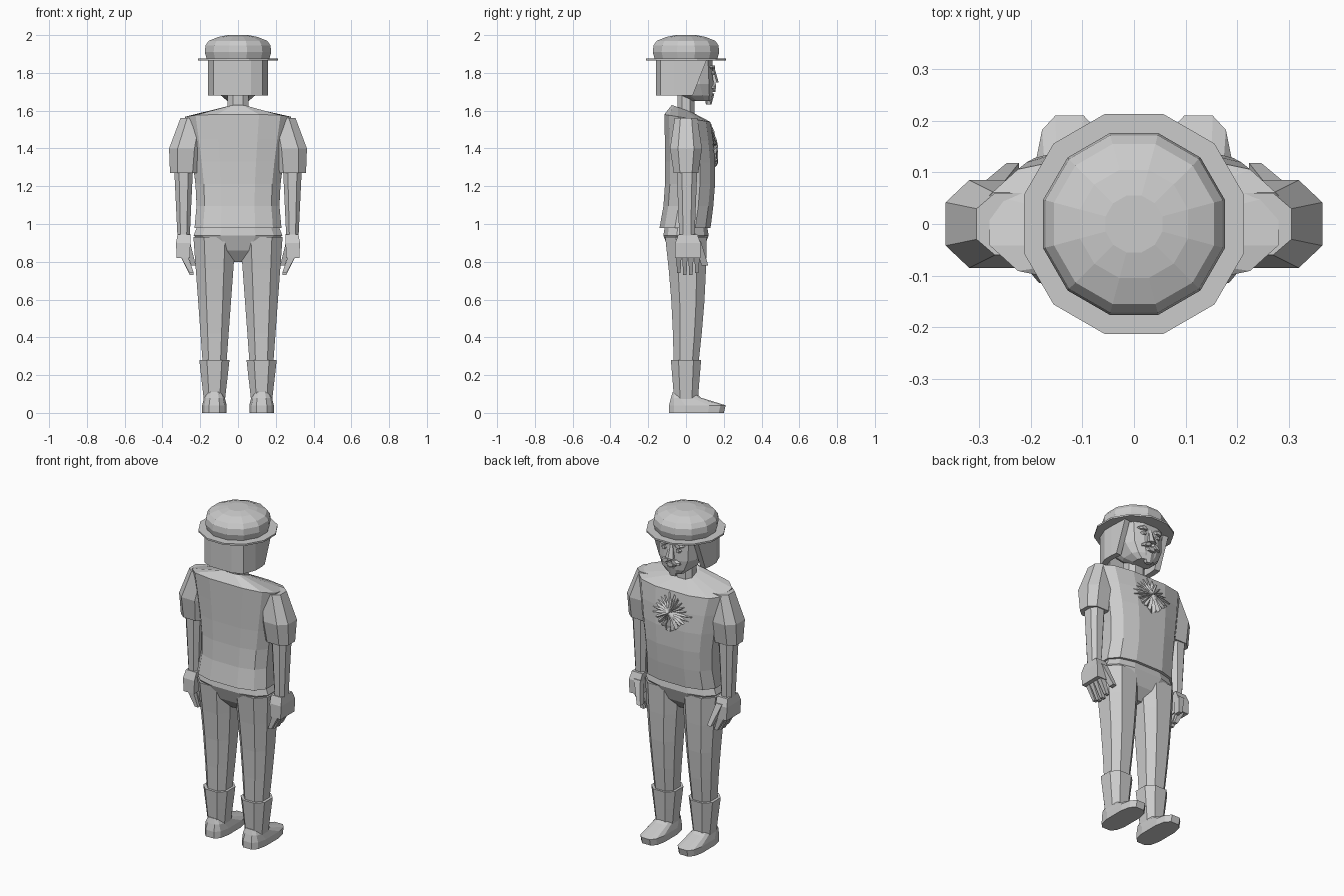
import bpy
import math
import random

old_cube = bpy.data.objects.get("Cube")
if old_cube:
    bpy.data.objects.remove(old_cube)

grey = bpy.data.materials.new("plain_grey")
grey.use_nodes = True
grey.diffuse_color = (.6, .6, .6, 1)
shader = grey.node_tree.nodes["Principled BSDF"]
shader.inputs["Base Color"].default_value = grey.diffuse_color


def build(name, verts, faces, mirror=False):
    mesh = bpy.data.meshes.new(name)
    mesh.from_pydata(verts, [], faces)
    mesh.materials.append(grey)
    obj = bpy.data.objects.new(name, mesh)
    bpy.context.collection.objects.link(obj)
    if mirror:
        obj.modifiers.new("mirror", 'MIRROR')
    return obj


def signed_power(value, power):
    return math.copysign(abs(value) ** power, value)


def section(z, width, depth, x=0, y=0, tilt=0):
    """Cross-section of half width and half depth, tilting down to the front."""
    return dict(z=z, width=width, depth=depth, x=x, y=y, tilt=tilt)


def loft(name, sections, sides=8, power=.8, mirror=False):
    """Skin rounded-box sections, listed from the bottom up."""
    angles = [math.tau * (i + .5) / sides for i in range(sides)]
    shape = [(signed_power(math.cos(a), power), signed_power(math.sin(a), power))
             for a in angles]
    wide = max(u for u, v in shape)
    deep = max(v for u, v in shape)
    verts = []
    for s in sections:
        for u, v in shape:
            u, v = u / wide, v / deep
            verts.append((s["x"] + u * s["width"], s["y"] + v * s["depth"],
                          s["z"] - v * s["tilt"]))
    faces = [tuple(reversed(range(sides))),
             tuple(range(len(verts) - sides, len(verts)))]
    for base in range(0, len(verts) - sides, sides):
        for i in range(sides):
            j = (i + 1) % sides
            faces.append((base + i, base + j, base + sides + j, base + sides + i))
    return build(name, verts, faces, mirror)


def steps(count):
    return [i / (count - 1) for i in range(count)]


def mix(start, end, t):
    return start + (end - start) * t


# Shirt: flared hem, narrow waist, full chest, sloping shoulders
shirt = []
for t in steps(6):
    flare = (1 - t) ** 4
    back = -.1 - .04 * flare - .015 * t
    front = .13 + .025 * math.sin(math.pi * t)
    shirt.append(section(z=mix(.98, 1.56, t), width=.19 + .04 * flare + .09 * t ** 1.2,
                         depth=(front - back) / 2, y=(front + back) / 2, tilt=.02 * t ** 4))
shirt.append(section(z=1.61, width=.055, depth=.055, y=-.02, tilt=.02))
loft("shirt", shirt, sides=12, power=.7)

# Short sleeves
loft("sleeve", [section(z=1.27, width=.08, depth=.065, x=.28),
                section(z=1.4, width=.09, depth=.085, x=.275),
                section(z=1.56, width=.07, depth=.06, x=.235)], mirror=True)

# Trousers: hips and legs
loft("hips", [section(z=.8, width=.04, depth=.04),
              section(z=.86, width=.16, depth=.09),
              section(z=.94, width=.235, depth=.12),
              section(z=1, width=.21, depth=.11)], sides=12, power=.7)
loft("leg", [section(z=mix(.25, .93, t), width=mix(.062, .112, t), x=.124,
                     depth=mix(.065, .11, t), y=.01 * math.sin(math.pi * t))
             for t in steps(5)], mirror=True)

# Boot shafts and shoes
loft("boot_shaft", [section(z=mix(.06, .28, t), width=mix(.055, .08, t), x=.125,
                            depth=mix(.062, .08, t)) for t in steps(3)], mirror=True)
loft("shoe", [section(z=0, width=.065, depth=.145, x=.125, y=.055),
              section(z=.04, width=.065, depth=.15, x=.125, y=.06),
              section(z=.08, width=.055, depth=.08, x=.125),
              section(z=.11, width=.04, depth=.06, x=.125, y=-.01)],
     sides=12, power=.65, mirror=True)

# Forearms and hands
loft("forearm", [section(z=mix(.92, 1.3, t), width=mix(.032, .05, t), x=.288,
                         depth=mix(.04, .055, t), y=.005) for t in steps(4)], mirror=True)
loft("hand", [section(z=.82, width=.035, depth=.067, x=.29, y=.01),
              section(z=.9, width=.038, depth=.067, x=.29, y=.01),
              section(z=.945, width=.035, depth=.05, x=.285, y=.01)],
     sides=4, power=0, mirror=True)

# Curled fingers in a row, middle ones longer
for k, finger in enumerate(("little", "ring", "middle", "index")):
    place = -.038 + k * .032
    tip = .73 if finger in ("ring", "middle") else .74
    loft(finger + "_finger",
         [section(z=mix(tip, .83, t), width=mix(.011, .02, t), depth=mix(.009, .014, t),
                  x=mix(.245, .285, t), y=place) for t in steps(3)],
         sides=4, power=0, mirror=True)
loft("thumb", [section(z=mix(.78, .91, t), width=mix(.012, .02, t), depth=.018,
                       x=mix(.235, .275, t), y=mix(.1, .06, t)) for t in steps(3)],
     sides=4, power=0, mirror=True)

# Neck and head
loft("neck", [section(z=z, width=.055, depth=.045) for z in (1.58, 1.75)])
loft("head", [section(z=1.65, width=.055, depth=.05, y=.08),
              section(z=1.68, width=.09, depth=.085, y=.055),
              section(z=1.74, width=.12, depth=.12, y=.025),
              section(z=1.87, width=.125, depth=.12, y=.02)], sides=12, power=.7)

# Face features
loft("nose", [section(z=1.75, width=.026, depth=.025, y=.148),
              section(z=1.83, width=.01, depth=.02, y=.13)], sides=6)
loft("goatee", [section(z=1.633, width=.018, depth=.015, y=.12),
                section(z=1.69, width=.035, depth=.025, y=.125)], sides=6)


def feature(name, z, width, height, x=0, front=.15, slant=0, mirror=True):
    """Lens-shaped raised detail on the face."""
    depth = .025
    loft(name, [section(z=z + side * height, width=width * (1 - abs(side) / 3),
                        depth=depth, x=x + side * slant, y=front - depth)
                for side in (-1, 0, 1)], sides=8, mirror=mirror)


feature("lips", z=1.71, width=.04, height=.012, front=.155, mirror=False)
feature("moustache", z=1.73, width=.03, height=.013, x=.03, front=.16, slant=-.01)
feature("brow", z=1.83, width=.033, height=.01, x=.05, front=.153)
feature("eye", z=1.8, width=.02, height=.01, x=.047)

# Hair: bobbed sheet round the back and sides, cut on a slant in front
half = [(.155, .11), (.16, 0), (.16, -.06), (.13, -.135), (.07, -.16)]
fringe = half + [(-x, y) for x, y in reversed(half)]
count = len(fringe)
hair_verts = [(x, min(y, .035), 1.68) for x, y in fringe]
hair_verts += [(x, y, 1.87) for x, y in fringe]
hair = build("hair", hair_verts, [(i + 1, i, count + i, count + i + 1)
                                  for i in range(count - 1)])
thickness = hair.modifiers.new("thickness", 'SOLIDIFY')
thickness.thickness = .035
outward = hair.data.polygons[count // 2].normal.y < 0
thickness.offset = -1 if outward else 1

# Hat: thin flat brim and domed crown
loft("hat_brim", [section(z=z, width=.213, depth=.213) for z in (1.865, 1.875)],
     sides=12, power=1)
crown = ((1.87, .165), (1.91, .176), (1.945, .172), (1.97, .155), (1.99, .105), (2, .055))
loft("hat_crown", [section(z=z, width=r, depth=r) for z, r in crown], sides=12, power=1)

# Crumpled chest ruffle: pleated diamond-shaped fan
random.seed(4)
spokes = 44
rings = 3
ruffle_verts = [(0, .168, 1.42)]
for ring in range(rings):
    for i in range(spokes):
        angle = math.tau * i / spokes
        c, s = math.cos(angle), math.sin(angle)
        reach = (ring + 1) / rings * random.uniform(.9, 1.1) / (abs(c) + abs(s)) ** .8
        x, rise = .14 * reach * c, .12 * reach * s
        pleat = .008 * (-1) ** i + random.uniform(-.004, .004)
        y = .16 - 1.5 * x * x - max(0, rise) * .3 + pleat
        ruffle_verts.append((x, y, 1.42 + rise))
ruffle_faces = []
for i in range(spokes):
    j = (i + 1) % spokes
    ruffle_faces.append((0, 1 + j, 1 + i))
    for ring in range(rings - 1):
        inner = 1 + ring * spokes
        outer = inner + spokes
        ruffle_faces += [(inner + i, inner + j, outer + j),
                         (inner + i, outer + j, outer + i)]
ruffle = build("chest_ruffle", ruffle_verts, ruffle_faces)
ruffle.modifiers.new("thickness", 'SOLIDIFY').thickness = .006
